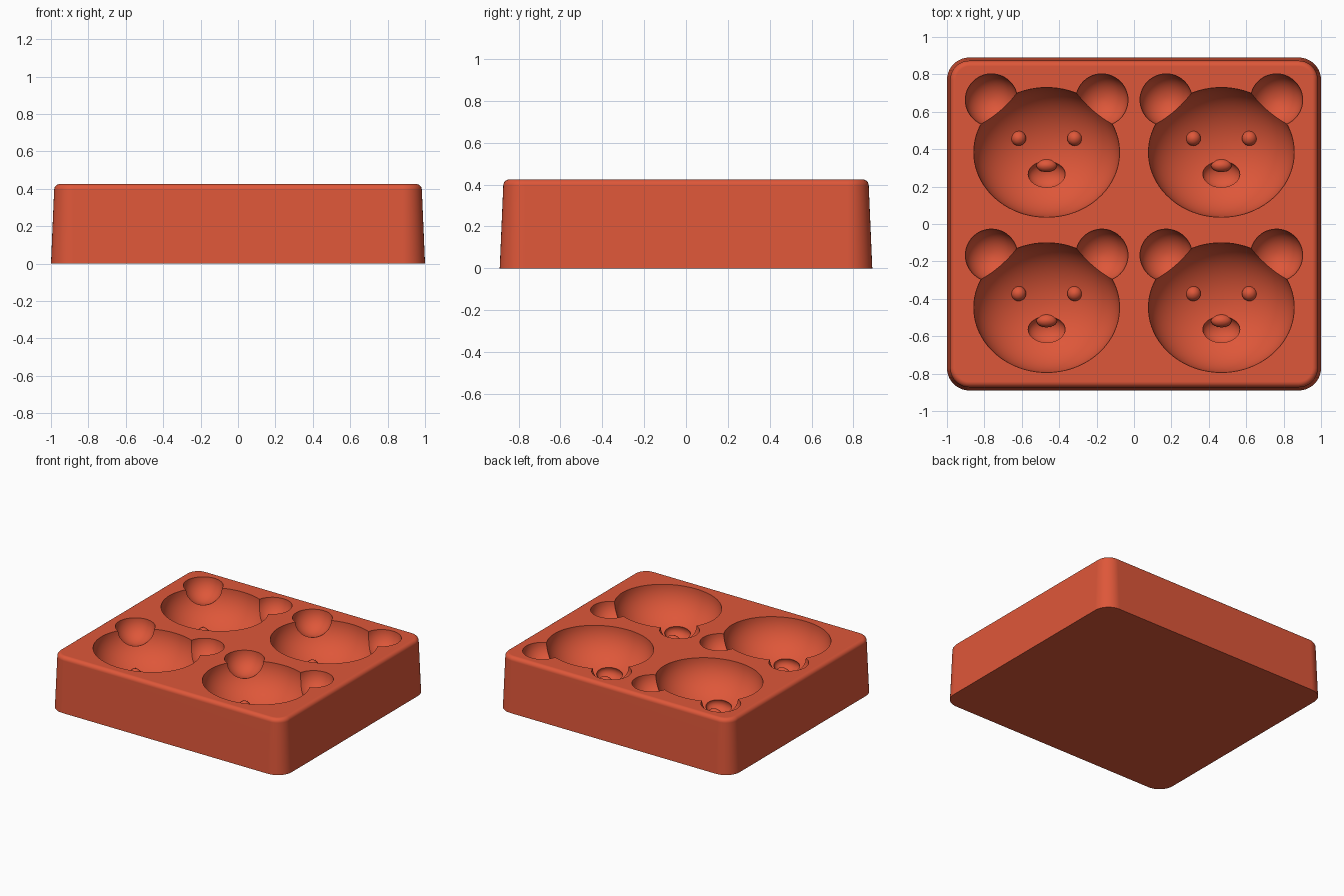
import bpy
import bmesh
import math
from mathutils import Matrix, Vector

cube = bpy.data.objects.get("Cube")
if cube:
    bpy.data.objects.remove(cube, do_unlink=True)

TOP = 0.425
HEAD = Vector((0.39, 0.347, 0.28))
BEARS = [(x, y) for x in (-0.467, 0.467) for y in (0.383, -0.447)]

# Terracotta silicone
clay = bpy.data.materials.new("terracotta_red")
clay.use_nodes = True
colour = (0.73, 0.095, 0.041, 1)
clay.diffuse_color = colour
clay.node_tree.nodes["Principled BSDF"].inputs["Base Color"].default_value = colour


def new_object(name, bm):
    mesh = bpy.data.meshes.new(name)
    bm.to_mesh(mesh)
    bm.free()
    mesh.materials.append(clay)
    obj = bpy.data.objects.new(name, mesh)
    bpy.context.collection.objects.link(obj)
    return obj


def rounded_ring(bm, inset, z, radius=0.12, steps=10):
    """One rounded-rectangle loop of the tray."""
    r = radius - inset
    verts = []
    for corner, (sx, sy) in enumerate(((1, 1), (-1, 1), (-1, -1), (1, -1))):
        for i in range(steps + 1):
            a = math.pi / 2 * (corner + i / steps)
            verts.append(bm.verts.new((sx * (1 - radius) + r * math.cos(a),
                                       sy * (0.89 - radius) + r * math.sin(a), z)))
    return verts


def bowl_depth(x, y):
    """Height of the face bowl at an offset from its centre."""
    return TOP - HEAD.z * math.sqrt(1 - (x / HEAD.x) ** 2 - (y / HEAD.y) ** 2)


def balls(name, parts, u=48, v=25):
    """The same ellipsoids repeated for each bear."""
    bm = bmesh.new()
    for bx, by in BEARS:
        for (x, y, z), radii in parts:
            place = Matrix.Translation((bx + x, by + y, z))
            scale = Matrix.Diagonal((*radii, 1))
            bmesh.ops.create_uvsphere(bm, u_segments=u, v_segments=v,
                                      radius=1, matrix=place @ scale)
    obj = new_object(name, bm)
    obj.hide_render = True
    return obj


# Tray: tapered walls with a rounded upper edge
bm = bmesh.new()
fillet = 0.03
profile = [(0, 0)]
for i in range(7):
    a = math.pi / 2 * i / 6
    profile.append((0.017 + fillet * (1 - math.cos(a)),
                    TOP - fillet * (1 - math.sin(a))))
rings = [rounded_ring(bm, inset, z) for inset, z in profile]
for low, high in zip(rings, rings[1:]):
    for i in range(len(low)):
        j = (i + 1) % len(low)
        bm.faces.new((low[i], low[j], high[j], high[i]))
bm.faces.new(rings[-1])
bm.faces.new(reversed(rings[0]))
bmesh.ops.recalc_face_normals(bm, faces=bm.faces)
tray = new_object("bear_mould_tray", bm)

# Cavities, then the raised eyes and nose inside them
ear = (0.14, 0.14, 0.14)
eye = (0.04, 0.04, 0.04)
heads = balls("head_cutter", [((0, 0, TOP), HEAD)], 80, 41)
ears = balls("ear_cutter", [((s * 0.295, 0.28, TOP), ear) for s in (-1, 1)])
snouts = balls("snout_cutter",
               [((0, -0.12, bowl_depth(0, -0.12)), (0.1, 0.075, 0.06))])
details = [((s * 0.15, 0.075, bowl_depth(0.15, 0.075)), eye) for s in (-1, 1)]
details.append(((0, -0.07, bowl_depth(0, -0.07) - 0.02), (0.055, 0.036, 0.04)))
features = balls("eyes_and_nose", details, 24, 13)

bpy.ops.object.select_all(action='DESELECT')
bpy.context.view_layer.objects.active = tray
tray.select_set(True)
for tool, operation in ((heads, 'DIFFERENCE'), (ears, 'DIFFERENCE'),
                        (snouts, 'DIFFERENCE'), (features, 'UNION')):
    mod = tray.modifiers.new(tool.name, 'BOOLEAN')
    mod.operation = operation
    mod.solver = 'EXACT'
    mod.object = tool
    bpy.ops.object.modifier_apply(modifier=mod.name)
    bpy.data.objects.remove(tool, do_unlink=True)

# Smooth bowls, crisp rims
bpy.ops.object.shade_smooth_by_angle(angle=math.radians(30))
weighted = tray.modifiers.new("even_shading", 'WEIGHTED_NORMAL')
weighted.keep_sharp = True
